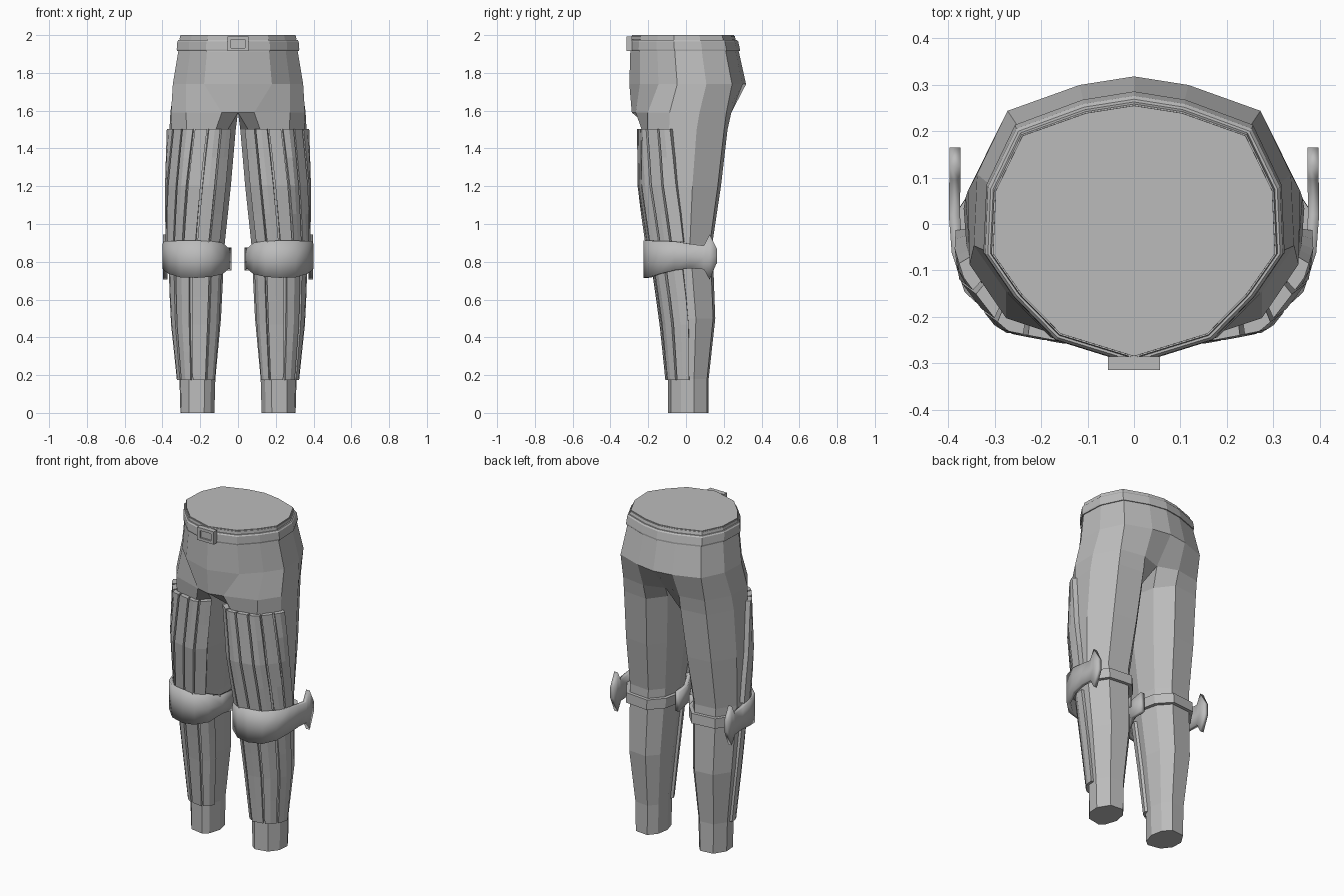
import bpy, bmesh
from mathutils import Vector

if "Cube" in bpy.data.objects:
    bpy.data.objects.remove(bpy.data.objects["Cube"])

grey = bpy.data.materials.new("grey")
grey.diffuse_color = (0.5, 0.5, 0.5, 1)
grey.use_nodes = True
grey.node_tree.nodes["Principled BSDF"].inputs["Base Color"].default_value = grey.diffuse_color


def make(name, verts, faces, mirror=True, smooth=False):
    me = bpy.data.meshes.new(name)
    me.from_pydata([tuple(v) for v in verts], [], faces)
    bm = bmesh.new()
    bm.from_mesh(me)
    bmesh.ops.recalc_face_normals(bm, faces=bm.faces)
    bm.to_mesh(me)
    bm.free()
    me.materials.append(grey)
    ob = bpy.data.objects.new(name, me)
    bpy.context.collection.objects.link(ob)
    if smooth:
        for p in me.polygons:
            p.use_smooth = True
    if mirror:
        m = ob.modifiers.new("mirror", "MIRROR")
        m.merge_threshold = 0.0005
    return ob


# Unit outlines: front centre, round the outside, back centre, inner thigh
LEG = [(.12, .12), (.3, 0), (.74, .07), (.97, .32), (1, .64), (.76, .96), (.3, 1), (.08, .78), (0, .45)]
CROTCH = [(0, 0), (.24, .04), (.77, .16), (.99, .38), (1, .68), (.77, .95), (.34, 1), (0, .92), (0, .45)]
HIP = [(0, 0), (.52, .09), (.8, .25), (1, .41), (.98, .66), (.79, .88), (.34, .97), (0, 1), (0, .45)]
# Levels: height, outline, inner x, outer x, front y, back y
LEVELS = [
    (0.00, LEG, .125, .305, -.095, .12),
    (0.18, LEG, .12, .31, -.095, .12),
    (0.50, LEG, .09, .345, -.13, .155),
    (0.90, LEG, .07, .36, -.19, .14),
    (1.20, LEG, .038, .367, -.235, .185),
    (1.50, LEG, .012, .363, -.235, .22),
    (1.59, CROTCH, 0, .358, -.287, .24),
    (1.74, HIP, 0, .345, -.30, .318),
    (1.91, HIP, 0, .317, -.295, .28),
    (1.995, HIP, 0, .304, -.285, .255),
]


def outline(level):
    z, shape, x0, x1, y0, y1 = level
    return [Vector((x0 + (x1 - x0) * u, y0 + (y1 - y0) * v, z)) for u, v in shape]


RINGS = [outline(l) for l in LEVELS]


def ring_at(z):
    for a, b in zip(RINGS, RINGS[1:]):
        if a[0].z <= z <= b[0].z:
            k = (z - a[0].z) / (b[0].z - a[0].z)
            return [p.lerp(q, k) for p, q in zip(a, b)]


# Trousers: one half lofted from ankle to waist, mirrored
faces = [tuple(range(9))]
for i in range(len(RINGS) - 1):
    a, b = i * 9, i * 9 + 9
    for j in range(9 if i < 6 else 7):
        k = (j + 1) % 9
        faces.append((a + j, a + k, b + k, b + j))
top = 9 * (len(RINGS) - 1)
faces.append(tuple(range(top, top + 8)))
make("trousers", [p for ring in RINGS for p in ring], faces)


def along(pts, t):
    """Point at fraction t of the polyline length."""
    lens = [(q - p).length for p, q in zip(pts, pts[1:])]
    d = t * sum(lens)
    for p, q, l in zip(pts, pts[1:], lens):
        if d <= l:
            return p.lerp(q, d / l)
        d -= l
    return pts[-1].copy()


def strip(name, z0, z1, t0, t1, depth):
    """Raised pad following the leg between two fractions of its front arc."""
    verts, faces = [], []
    rows = 5
    for r in range(rows):
        z = z0 + (z1 - z0) * r / (rows - 1)
        g = ring_at(z)
        arc = [g[8]] + g[0:5]
        mid = Vector((0.2, 0.02, z))
        for off in (-0.01, depth):
            for c in range(3):
                p = along(arc, t0[r] + (t1[r] - t0[r]) * c / 2)
                verts.append(p + (p - mid).normalized() * off)
    loop = [0, 1, 2, 5, 4, 3]
    for r in range(rows - 1):
        for a, b in zip(loop, loop[1:] + loop[:1]):
            faces.append((r * 6 + a, r * 6 + b, r * 6 + 6 + b, r * 6 + 6 + a))
    faces += [tuple(loop), tuple((rows - 1) * 6 + a for a in loop)]
    make(name, verts, faces)


def padding(name, z0, z1, count, lo, hi_bottom, hi_top, depth):
    """Row of raised pads with narrow gaps."""
    his = [hi_bottom + (hi_top - hi_bottom) * r / 4 for r in range(5)]
    for i in range(count):
        a = [lo + (h - lo) * (i + 0.07) / count for h in his]
        b = [lo + (h - lo) * (i + 0.93) / count for h in his]
        strip(f"{name}_pad_{i + 1}", z0, z1, a, b, depth)


padding("thigh", 0.905, 1.502, 6, 0.22, 0.95, 0.82, 0.027)
padding("shin", 0.175, 0.76, 4, 0.12, 0.94, 0.92, 0.016)

# Knee guard: curved plate with a flared outer wing (x, y, bottom, top)
COLS = [(.045, .02, .755, .875), (.058, -.08, .765, .87), (.09, -.16, .735, .90), (.15, -.203, .72, .91),
        (.22, -.212, .715, .912), (.30, -.19, .718, .912), (.355, -.14, .735, .91), (.381, -.06, .755, .908),
        (.387, .02, .765, .895), (.386, .095, .76, .885), (.386, .125, .705, .945), (.386, .165, .80, .865)]
verts, faces = [], []
for x, y, lo, hi in COLS:
    verts += [(x, y, lo + (hi - lo) * k) for k in (0, .5, 1)]
for c in range(len(COLS) - 1):
    for a in (c * 3, c * 3 + 1):
        faces.append((a, a + 3, a + 4, a + 1))
guard = make("knee_guard", verts, faces)
sol = guard.modifiers.new("thickness", "SOLIDIFY")
sol.thickness = 0.024
sol.offset = 0
bpy.context.view_layer.objects.active = guard
guard.select_set(True)
bpy.ops.object.shade_smooth_by_angle(angle=0.7)


def band(name, levels, closed):
    """Band around the body; levels are (height, outward offset) of its section."""
    verts, faces = [], []
    n, m = (9 if closed else 8), len(levels)
    for z, off in levels:
        mid = Vector((0.21 if closed else 0, 0, z))
        for p in ring_at(z)[:n]:
            verts.append(p + (p - mid).normalized() * off)
    for l in range(m):
        k = (l + 1) % m
        for j in range(n if closed else n - 1):
            h = (j + 1) % n
            faces.append((l * n + j, l * n + h, k * n + h, k * n + j))
    make(name, verts, faces)


# Knee straps, belt and thin waistband
band("knee_strap", [(.79, -.01), (.79, .022), (.85, .022), (.85, -.01)], True)
band("belt", [(1.915, -.01), (1.915, .006), (1.925, .01), (1.967, .013), (1.975, .008), (1.975, -.01)], False)
band("waistband", [(1.978, -.01), (1.978, .003), (1.994, .003), (1.994, -.01)], False)


def box(name, x0, x1, y0, y1, z0, z1):
    v = [(x, y, z) for x in (x0, x1) for y in (y0, y1) for z in (z0, z1)]
    f = [(0, 1, 3, 2), (4, 6, 7, 5), (0, 4, 5, 1), (2, 3, 7, 6), (0, 2, 6, 4), (1, 5, 7, 3)]
    make(name, v, f, mirror=False)


# Buckle: square frame around a recessed plate
box("buckle_plate", -.036, .036, -.305, -.28, 1.93, 1.977)
box("buckle_left", -.056, -.036, -.315, -.285, 1.915, 1.993)
box("buckle_right", .036, .056, -.315, -.285, 1.915, 1.993)
box("buckle_bottom", -.036, .036, -.315, -.285, 1.915, 1.932)
box("buckle_top", -.036, .036, -.315, -.285, 1.976, 1.993)

# Flat lid closing the waist
rim = RINGS[-1][:8]
lid = [p + Vector((0, 0, dz)) for dz in (-.005, .005) for p in rim]
make("waist_lid", lid, [tuple(range(8, 16))] + [(j, j + 1, j + 9, j + 8) for j in range(7)])
